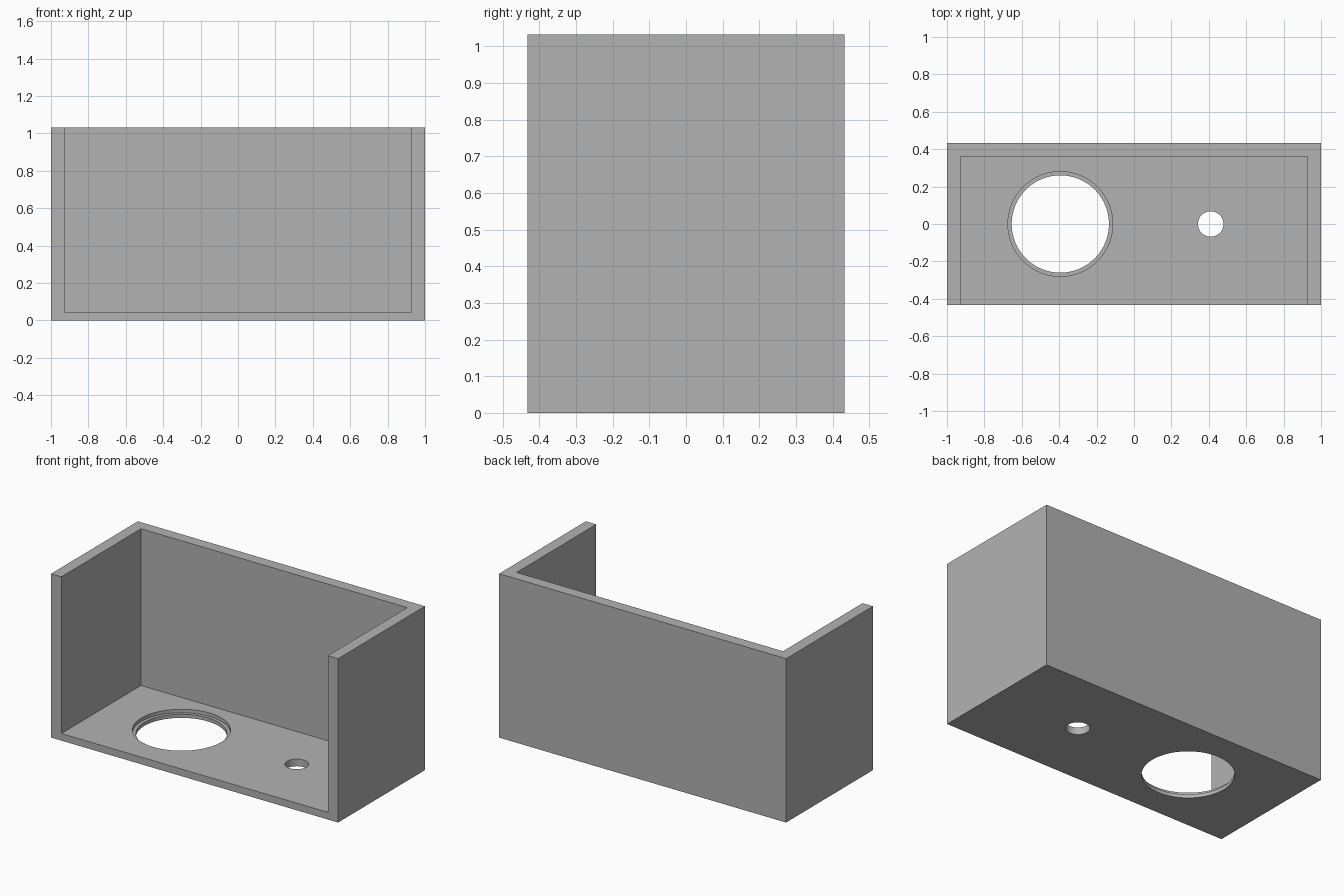
import bpy
import math

cube = bpy.data.objects.get("Cube")
if cube:
    bpy.data.objects.remove(cube, do_unlink=True)

# Overall sizes
WIDTH, DEPTH, HEIGHT = 2.0, 0.864, 1.032
WALL, FLOOR = 0.072, 0.045
LEDGE = 0.023

grey = bpy.data.materials.new("plain grey")
grey.use_nodes = True
colour = (0.448, 0.448, 0.448, 1)
grey.diffuse_color = colour
grey.node_tree.nodes["Principled BSDF"].inputs["Base Color"].default_value = colour


def box(name, low, high):
    centre = [(a + b) / 2 for a, b in zip(low, high)]
    bpy.ops.mesh.primitive_cube_add(size=1, location=centre)
    ob = bpy.context.object
    ob.name = name
    ob.scale = [b - a for a, b in zip(low, high)]
    bpy.ops.object.transform_apply(location=True, rotation=False, scale=True)
    ob.data.materials.append(grey)
    return ob


def hole(name, x, radius, bottom):
    top = FLOOR + 0.1
    bpy.ops.mesh.primitive_cylinder_add(
        vertices=96, radius=radius, depth=top - bottom,
        location=(x, 0, (top + bottom) / 2))
    ob = bpy.context.object
    ob.name = name
    ob.data.materials.append(grey)
    return ob


def cut(target, cutter):
    mod = target.modifiers.new(cutter.name, "BOOLEAN")
    mod.operation = "DIFFERENCE"
    mod.solver = "EXACT"
    mod.object = cutter
    bpy.ops.object.select_all(action="DESELECT")
    target.select_set(True)
    bpy.context.view_layer.objects.active = target
    bpy.ops.object.modifier_apply(modifier=mod.name)
    bpy.data.objects.remove(cutter, do_unlink=True)


# Solid block that becomes the open-fronted, open-topped housing
x, y = WIDTH / 2, DEPTH / 2
housing = box("housing", (-x, -y, 0), (x, y, HEIGHT))

# Hollow out the inside, leaving floor, back and two side walls
cut(housing, box("inside", (WALL - x, -y - 0.2, FLOOR),
                 (x - WALL, y - WALL, HEIGHT + 0.2)))

# Large floor opening with a stepped ledge, and a small round hole
cut(housing, hole("large_opening", -0.394, 0.26, -0.1))
cut(housing, hole("ledge_recess", -0.394, 0.28, LEDGE))
cut(housing, hole("small_hole", 0.41, 0.068, -0.1))

bpy.ops.object.shade_smooth_by_angle(angle=math.radians(30))
